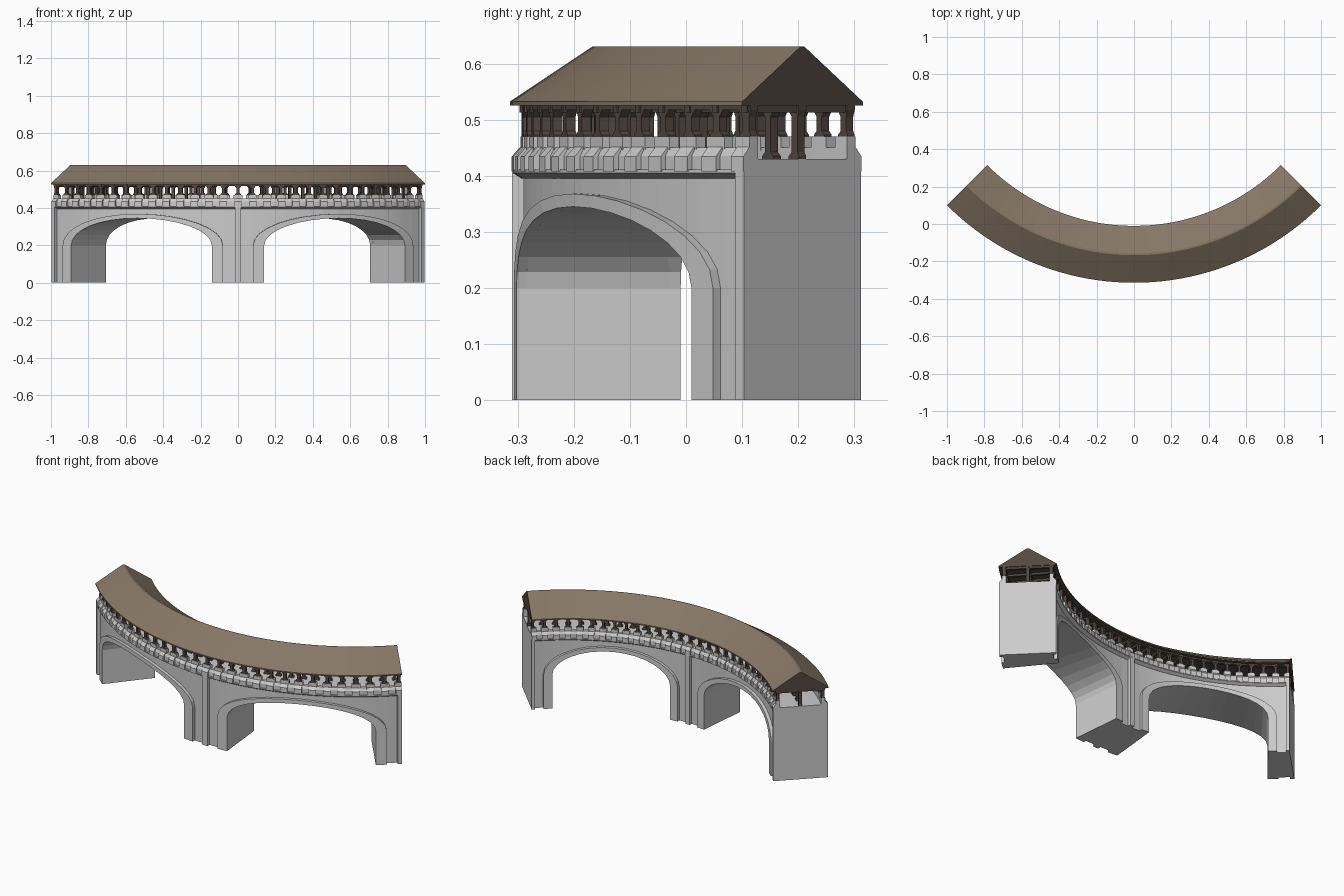
import bpy, bmesh, math

if "Cube" in bpy.data.objects:
    bpy.data.objects.remove(bpy.data.objects["Cube"])

R, CY, END = 1.262, 1.10, 45.0      # centreline radius, arc centre, half sweep (degrees)
N = 28                              # bays along the gallery
PITCH = 2 * 44.5 / N


def material(name, rgb):
    m = bpy.data.materials.new(name)
    m.diffuse_color = (*rgb, 1)
    m.use_nodes = True
    m.node_tree.nodes["Principled BSDF"].inputs["Base Color"].default_value = m.diffuse_color
    return m


STONE = material("pale stone", (0.60, 0.60, 0.60))
WOOD = material("dark wood", (0.085, 0.064, 0.053))
ROOF = material("brown roof", (0.24, 0.185, 0.13))


def place(p):
    """(angle, offset from centreline, height) to world position"""
    t, d, z = p
    t = math.radians(t)
    return ((R + d) * math.sin(t), CY - (R + d) * math.cos(t), z)


def loft(bm, sections):
    """Skin closed rings of points and cap both ends"""
    rings = [[bm.verts.new(place(p)) for p in s] for s in sections]
    n = len(rings[0])
    for a, b in zip(rings, rings[1:]):
        for i in range(n):
            j = (i + 1) % n
            bm.faces.new((a[i], a[j], b[j], b[i]))
    bm.faces.new(rings[0])
    bm.faces.new(rings[-1])


def sweep(bm, profile, t0=-END, t1=END, n=56):
    """Carry a (offset, height) profile around the arc"""
    loft(bm, [[(t0 + (t1 - t0) * i / n, d, z) for d, z in profile] for i in range(n + 1)])


def finish(name, bm, mats, smooth=None):
    bmesh.ops.recalc_face_normals(bm, faces=bm.faces)
    me = bpy.data.meshes.new(name)
    bm.to_mesh(me)
    bm.free()
    for m in mats:
        me.materials.append(m)
    ob = bpy.data.objects.new(name, me)
    bpy.context.collection.objects.link(ob)
    if smooth:
        bpy.context.view_layer.objects.active = ob
        ob.select_set(True)
        bpy.ops.object.shade_smooth_by_angle(angle=math.radians(smooth))
        ob.select_set(False)
    return ob


def arch(mid, half, rise, n=16):
    """Jamb and elliptical head as (angle, height) points"""
    pts = [(mid - half, 0)]
    for i in range(n + 1):
        f = math.pi * i / n
        pts.append((mid - half * math.cos(f), 0.2 + rise * math.sin(f)))
    return pts + [(mid + half, 0)]


def mirrored(profile):
    return [profile, [(-d, z) for d, z in profile]]


# Wall pierced by two arches
bm = bmesh.new()
line = [(-45, 0), (-42, 0)] + arch(-22.5, 16.8, 0.145) + [(-3, 0), (0, 0), (3, 0)]
line += arch(22.5, 16.8, 0.145) + [(42, 0), (45, 0)]
W = 0.129
loft(bm, [[(t, -W, z), (t, W, z), (t, W, 0.43), (t, -W, 0.43)] for t, z in line])
finish("arched_wall", bm, [STONE])

# Raised arch surrounds on both sides
bm = bmesh.new()
for mid in (-22.5, 22.5):
    for s in (-1, 1):
        pairs = zip(arch(mid, 16.8, 0.145), arch(mid, 19.2, 0.168))
        loft(bm, [[(a, s * 0.12, b), (c, s * 0.12, d), (c, s * 0.147, d), (a, s * 0.147, b)]
                  for (a, b), (c, d) in pairs])
finish("arch_surrounds", bm, [STONE])

# Pilasters at the middle and the ends
bm = bmesh.new()
for t0, t1 in ((-45, -44.1), (-0.7, 0.7), (44.1, 45)):
    for p in mirrored([(0.12, 0), (0.148, 0), (0.148, 0.43), (0.12, 0.43)]):
        sweep(bm, p, t0, t1, 1)
finish("pilasters", bm, [STONE])

# Ledge with a chamfered underside, and the sloped course behind the corbels
bm = bmesh.new()
for p in mirrored([(0.12, 0.395), (0.131, 0.395), (0.147, 0.405), (0.147, 0.411), (0.12, 0.411)]):
    sweep(bm, p)
for p in mirrored([(0.112, 0.41), (0.139, 0.41), (0.139, 0.435), (0.131, 0.45), (0.112, 0.45)]):
    sweep(bm, p)
finish("ledge", bm, [STONE], 20)

# Corbel blocks and low merlons
corbels, merlons = bmesh.new(), bmesh.new()
for i in range(N + 1):
    t = -44.5 + i * PITCH
    for p in mirrored([(0.13, 0.408), (0.149, 0.408), (0.149, 0.434), (0.134, 0.451), (0.13, 0.451)]):
        sweep(corbels, p, max(-END, t - 0.8), min(END, t + 0.8), 1)
    for p in mirrored([(0.112, 0.445), (0.133, 0.445), (0.133, 0.47), (0.112, 0.47)]):
        sweep(merlons, p, max(-END, t - 1.0), min(END, t + 1.0), 1)
finish("corbels", corbels, [STONE])
finish("merlons", merlons, [STONE])

# Gallery posts, flared at foot and head, in three rows
bm = bmesh.new()
for i in range(N + 1):
    t = -44.5 + i * PITCH
    for d, foot in ((-0.122, 0.468), (0, 0.43), (0.122, 0.468)):
        rings = []
        for z, w in ((foot, 0.015), (foot + 0.005, 0.015), (foot + 0.012, 0.0075),
                     (0.505, 0.0075), (0.518, 0.017), (0.526, 0.017)):
            a = math.degrees(w / R)
            e = 0.009
            lo, hi = max(-END, t - a), min(END, t + a)
            rings.append([(lo, d - e, z), (hi, d - e, z), (hi, d + e, z), (lo, d + e, z)])
        loft(bm, rings)
finish("gallery_posts", bm, [WOOD])

# Long plates and cross beams under the roof
bm = bmesh.new()
for d in (-0.122, 0, 0.122):
    sweep(bm, [(d - 0.01, 0.517), (d + 0.01, 0.517), (d + 0.01, 0.5255), (d - 0.01, 0.5255)])
for i in range(N + 1):
    t = -44.5 + i * PITCH
    sweep(bm, [(-0.135, 0.513), (0.135, 0.513), (0.135, 0.5255), (-0.135, 0.5255)], t - 0.3, t + 0.3, 1)
finish("roof_beams", bm, [WOOD])

# Curved gable roof: brown slopes, dark wooden gables and soffit
bm = bmesh.new()
sweep(bm, [(-0.152, 0.525), (0.152, 0.525), (0.152, 0.532), (0.005, 0.63), (-0.005, 0.63), (-0.152, 0.532)])
bmesh.ops.recalc_face_normals(bm, faces=bm.faces)
for f in bm.faces:
    f.material_index = 1 if len(f.verts) > 4 or f.normal.z < -0.5 else 0
finish("roof", bm, [ROOF, WOOD], 20)
